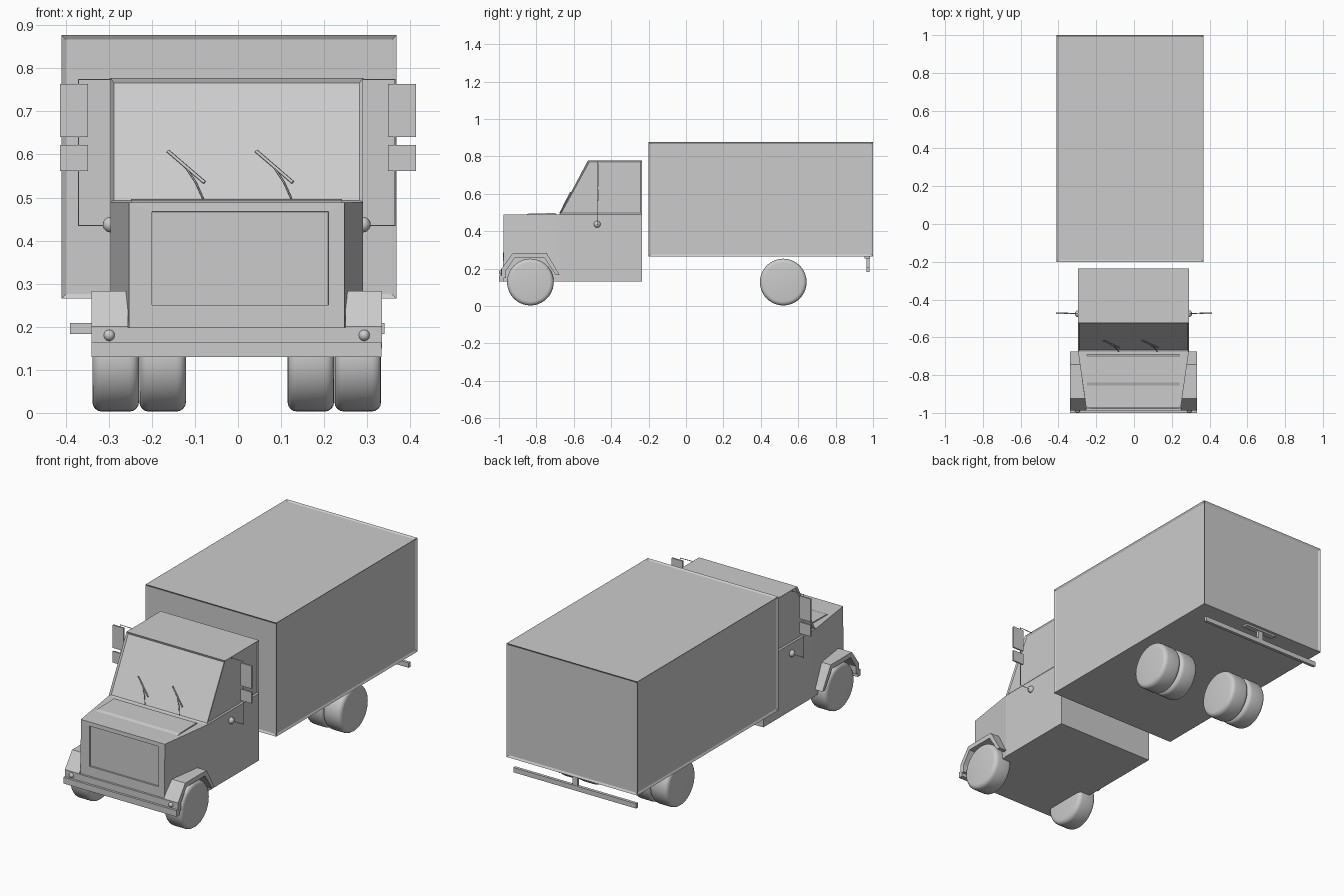
import bpy, bmesh, math
from mathutils import Vector

if "Cube" in bpy.data.objects:
    bpy.data.objects.remove(bpy.data.objects["Cube"])

CX = -0.003  # cab centre line


def finish(name, bm, smooth=False):
    bmesh.ops.recalc_face_normals(bm, faces=bm.faces)
    me = bpy.data.meshes.new(name)
    bm.to_mesh(me)
    bm.free()
    ob = bpy.data.objects.new(name, me)
    bpy.context.collection.objects.link(ob)
    if smooth:
        bpy.ops.object.select_all(action='DESELECT')
        ob.select_set(True)
        bpy.context.view_layer.objects.active = ob
        bpy.ops.object.shade_smooth_by_angle(angle=math.radians(40))
    return ob


def cube_bm(x, y, z):
    bm = bmesh.new()
    bmesh.ops.create_cube(bm, size=1)
    for v in bm.verts:
        v.co = Vector([(a + b) / 2 + c * (b - a) for (a, b), c in zip((x, y, z), v.co)])
    bm.normal_update()
    return bm


def box(name, x, y, z):
    return finish(name, cube_bm(x, y, z))


def prism(name, yz, x0, x1):
    bm = bmesh.new()
    f = bm.faces.new([bm.verts.new((x0, y, z)) for y, z in yz])
    r = bmesh.ops.extrude_face_region(bm, geom=[f])
    for v in r['geom']:
        if isinstance(v, bmesh.types.BMVert):
            v.co.x = x1
    return finish(name, bm)


def ball(name, loc, r):
    bm = bmesh.new()
    bmesh.ops.create_uvsphere(bm, u_segments=16, v_segments=10, radius=r)
    bmesh.ops.translate(bm, verts=bm.verts, vec=loc)
    return finish(name, bm, True)


def rod(name, pts, r):
    cu = bpy.data.curves.new(name, 'CURVE')
    cu.dimensions = '3D'
    cu.bevel_depth = r
    cu.bevel_resolution = 1
    cu.use_fill_caps = True
    sp = cu.splines.new('POLY')
    sp.points.add(len(pts) - 1)
    for p, c in zip(sp.points, pts):
        p.co = (*c, 1)
    ob = bpy.data.objects.new(name, cu)
    bpy.context.collection.objects.link(ob)


def wheel(name, x, y, w=0.108, r=0.125, n=40):
    h = w / 2
    c = 0.022
    prof = [(-h, 0)]
    prof += [(-h + c - c * math.cos(a), r - c + c * math.sin(a))
             for a in [math.radians(d) for d in (0, 22, 45, 67, 90)]]
    prof += [(-px, pr) for px, pr in reversed(prof)]
    bm = bmesh.new()
    vs = [bm.verts.new((px, 0, pr)) for px, pr in prof]
    es = [bm.edges.new(e) for e in zip(vs, vs[1:])]
    bmesh.ops.spin(bm, geom=vs + es, cent=(0, 0, 0), axis=(1, 0, 0),
                   angle=math.tau, steps=n)
    bmesh.ops.remove_doubles(bm, verts=bm.verts, dist=1e-5)
    bmesh.ops.translate(bm, verts=bm.verts, vec=(x, y, 0.128))
    return finish(name, bm, True)


# Cargo box: framed panels on every face but the floor
bm = cube_bm((-0.41, 0.368), (-0.2, 1.0), (0.265, 0.877))
panels = [f for f in bm.faces if f.normal.z > -0.5]
bmesh.ops.inset_individual(bm, faces=panels, thickness=0.015, depth=-0.006)
finish("cargo_box", bm)

# Cab with tapered bonnet: y, z, half width of each profile corner
corners = {'A': (-0.235, 0.13, 0.293), 'H': (-0.235, 0.49, 0.293), 'B': (-0.235, 0.777, 0.293),
           'C': (-0.525, 0.777, 0.293), 'D': (-0.677, 0.49, 0.293), 'E': (-0.975, 0.488, 0.25),
           'F': (-0.978, 0.13, 0.25), 'G': (-0.677, 0.13, 0.293)}
bm = bmesh.new()
L = {k: bm.verts.new((CX - w, y, z)) for k, (y, z, w) in corners.items()}
R = {k: bm.verts.new((CX + w, y, z)) for k, (y, z, w) in corners.items()}
windows = []
for S in (L, R):
    bm.faces.new([S[k] for k in "AHDG"])
    bm.faces.new([S[k] for k in "GDEF"])
    windows.append(bm.faces.new([S[k] for k in "HBCD"]))
strips = {}
for a, b in ("AH", "HB", "BC", "CD", "DE", "EF", "FG", "GA"):
    strips[a + b] = bm.faces.new([L[a], L[b], R[b], R[a]])
bmesh.ops.recalc_face_normals(bm, faces=bm.faces)
bmesh.ops.inset_individual(bm, faces=windows, thickness=0.012, depth=-0.006)
bmesh.ops.inset_individual(bm, faces=[strips["CD"]], thickness=0.011, depth=-0.008)
# Recessed grille
grille = strips["EF"]
bmesh.ops.inset_individual(bm, faces=[grille], thickness=0.03)
for v in grille.verts:
    v.co = (0.21 if v.co.x > 0 else -0.2, -0.976, 0.467 if v.co.z > 0.3 else 0.25)
bmesh.ops.recalc_face_normals(bm, faces=bm.faces)
walls = bmesh.ops.inset_individual(bm, faces=[grille], thickness=0.001, depth=-0.008)
finish("cab", bm)

# Cowl at the foot of the windscreen
prism("cowl", [(-0.86, 0.487), (-0.84, 0.494), (-0.7, 0.497), (-0.69, 0.488)], CX - 0.245, CX + 0.245)

# Front bumper and valance
box("front_bumper", (-0.34, 0.333), (-1.0, -0.975), (0.13, 0.163))
box("front_valance", (-0.32, 0.314), (-0.988, -0.97), (0.155, 0.198))

# Parts repeated on both sides
arch = [(-0.675, 0.165), (-0.745, 0.283), (-0.925, 0.283), (-0.987, 0.2), (-0.987, 0.15),
        (-0.962, 0.15), (-0.962, 0.19), (-0.915, 0.258), (-0.757, 0.258), (-0.695, 0.165)]
for s, side in ((-1, "left"), (1, "right")):
    prism("fender_" + side, arch, CX + s * 0.337, CX + s * 0.252)
    wheel("front_wheel_" + side, CX + s * 0.281, -0.832)
    for d, lab in ((0.281, "outer"), (0.172, "inner")):
        wheel(f"rear_wheel_{lab}_{side}", CX + s * d, 0.52)
    ball("indicator_" + side, (CX + s * 0.296, -0.987, 0.18), 0.013)
    ball("mirror_mount_" + side, (CX + s * 0.293, -0.475, 0.437), 0.018)
    xs, xo = CX + s * 0.29, CX + s * 0.367
    rod("mirror_bracket_" + side, [(xs, -0.475, 0.774), (xo, -0.472, 0.774),
                                   (xo, -0.472, 0.435), (xs, -0.475, 0.435)], 0.002)
    for z, lab in (((0.64, 0.763), "upper"), ((0.561, 0.622), "lower")):
        box(f"mirror_{lab}_{side}", sorted((s * 0.348, s * 0.413)), (-0.476, -0.468), z)


# Wipers lying on the windscreen
def on_glass(x, z):
    return (x, -0.679 + (z - 0.49) * 0.152 / 0.287, z)


for i, x in enumerate((-0.163, 0.042)):
    rod(f"wiper_blade_{i}", [on_glass(x, 0.608), on_glass(x + 0.085, 0.535)], 0.004)
    rod(f"wiper_arm_{i}", [on_glass(x + 0.043, 0.568), on_glass(x + 0.065, 0.535),
                           on_glass(x + 0.082, 0.497)], 0.002)

# Rear underrun bar with post and mounting plate
box("rear_bar", (-0.39, 0.34), (0.966, 0.982), (0.183, 0.209))
box("rear_bar_post", (-0.04, -0.01), (0.966, 0.98), (0.2, 0.262))
box("rear_bar_plate", (-0.12, 0.07), (0.955, 0.985), (0.255, 0.266))
